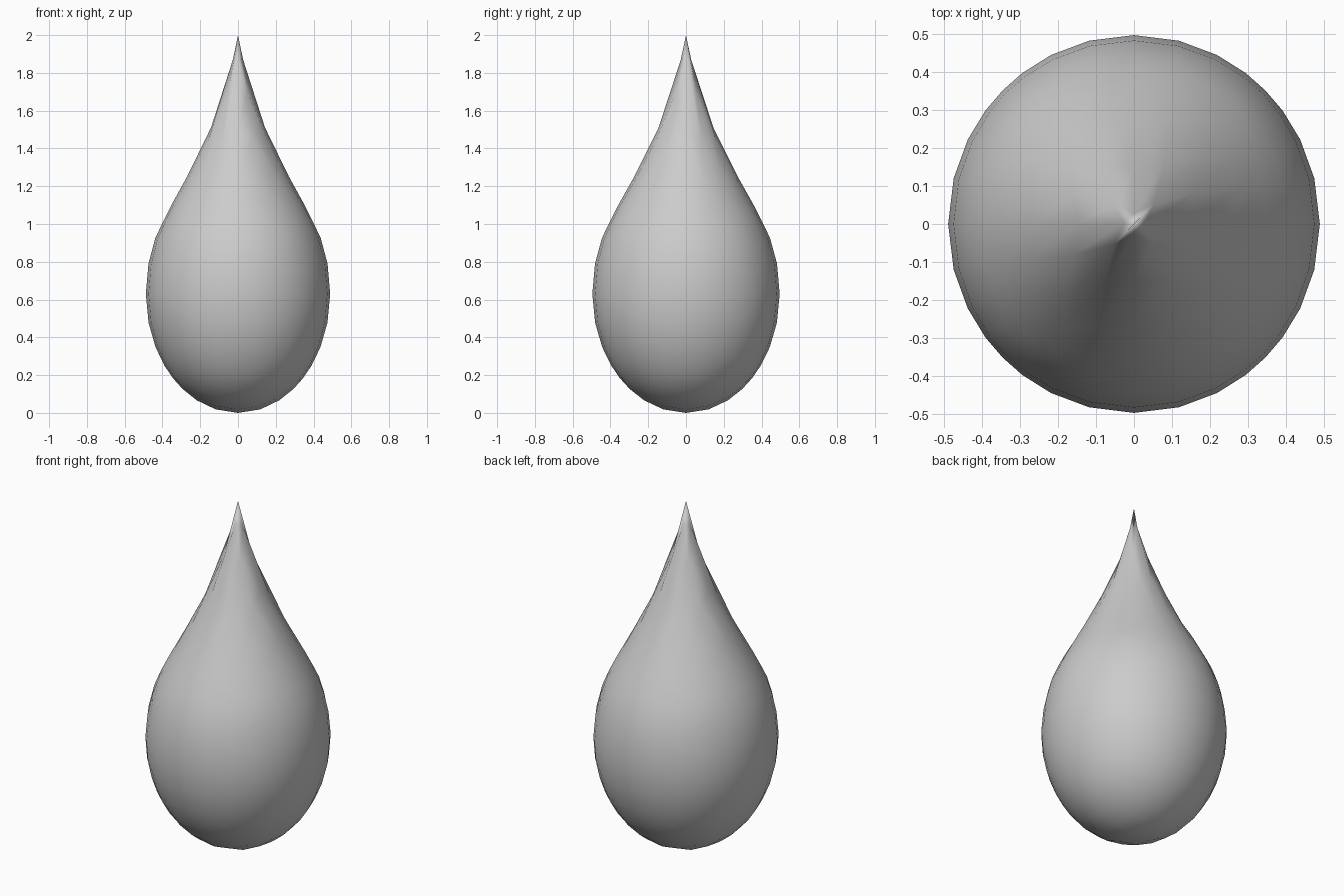
import bpy, bmesh, math

if "Cube" in bpy.data.objects:
    bpy.data.objects.remove(bpy.data.objects["Cube"])

# Upper profile: polar angle from the tip (degrees), radius, height
PROFILE = [(0, 0, 2.0), (14.04, .027, 1.87), (19.47, .074, 1.695), (26.57, .143, 1.51),
           (36.87, .27, 1.25), (45, .35, 1.105), (53.13, .398, 1.01),
           (63.43, .438, .925), (75.96, .474, .79), (90, .488, .63)]
Y_SCALE = 0.496 / 0.488
MID_Z = 0.63


def upper(theta):
    for (a0, r0, z0), (a1, r1, z1) in zip(PROFILE, PROFILE[1:]):
        if theta <= a1:
            t = (theta - a0) / (a1 - a0)
            return r0 + (r1 - r0) * t, z0 + (z1 - z0) * t
    return PROFILE[-1][1:]


# Cube with 8 x 8 faces per side, rounded to a ball and drawn out into a drop
bm = bmesh.new()
bmesh.ops.create_cube(bm, size=2)
bmesh.ops.subdivide_edges(bm, edges=bm.edges[:], cuts=7, use_grid_fill=True)
for v in bm.verts:
    n = v.co.normalized()
    theta = math.degrees(math.acos(max(-1, min(1, n.z))))
    phi = math.atan2(n.y, n.x)
    if theta < 90:
        r, z = upper(theta)
    else:
        r, z = 0.488 * math.hypot(n.x, n.y), MID_Z * (1 + n.z)
    v.co = (r * math.cos(phi), r * math.sin(phi) * Y_SCALE, z)
bmesh.ops.recalc_face_normals(bm, faces=bm.faces[:])
for f in bm.faces:
    f.smooth = True

mesh = bpy.data.meshes.new("water_drop")
bm.to_mesh(mesh)
bm.free()
drop = bpy.data.objects.new("water_drop", mesh)
bpy.context.collection.objects.link(drop)
